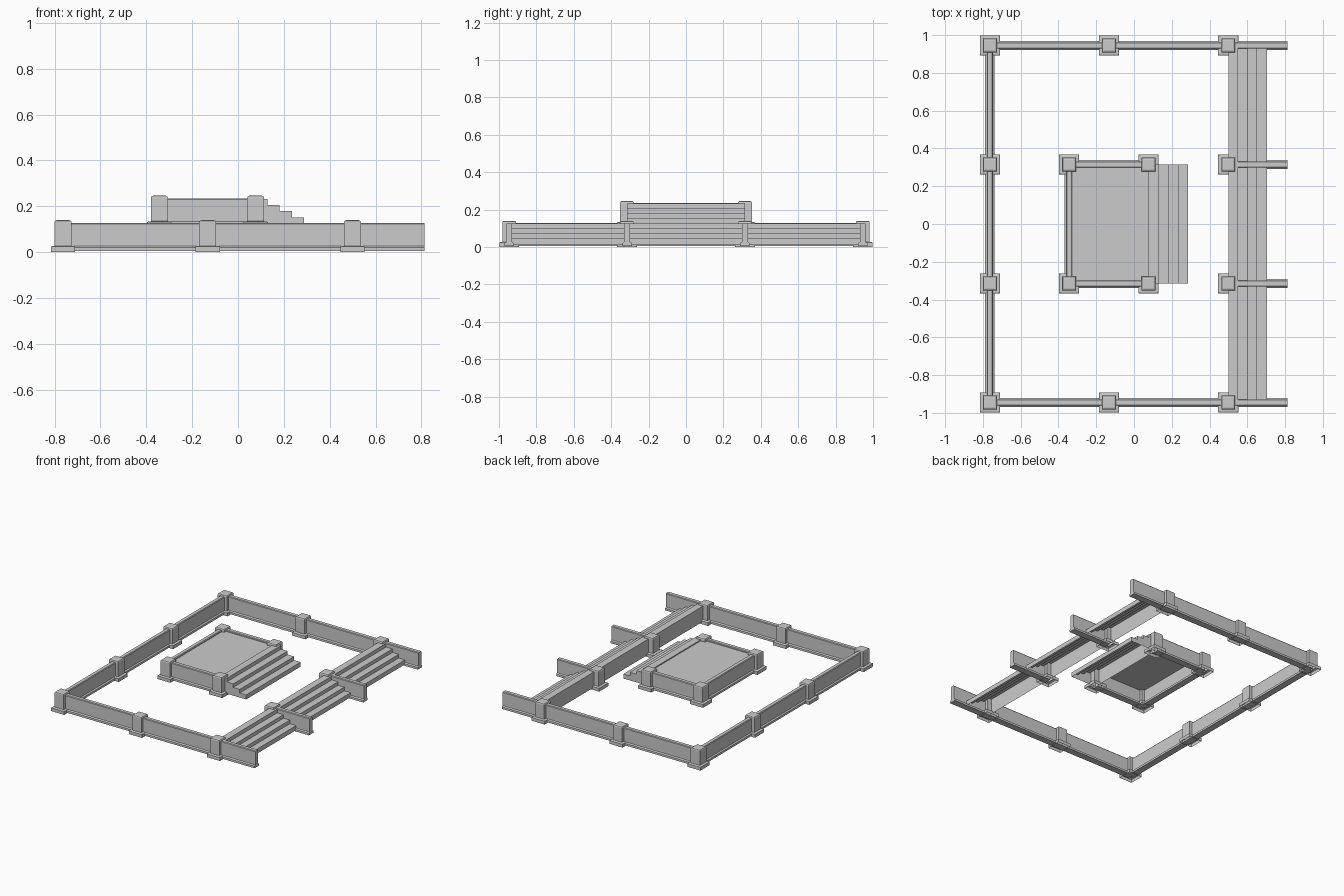
import bpy, bmesh
from mathutils import Vector

if "Cube" in bpy.data.objects:
    bpy.data.objects.remove(bpy.data.objects["Cube"])

TIER = 0.107   # height offset of the raised platform
X0, X1, X2 = -0.763, -0.132, 0.499   # outer post columns
Y0, Y1 = 0.945, 0.315                # post rows (mirrored in y)
PX0, PX1 = -0.343, 0.077             # platform post columns


def finish(name, bm):
    bmesh.ops.recalc_face_normals(bm, faces=bm.faces)
    mesh = bpy.data.meshes.new(name)
    bm.to_mesh(mesh)
    bm.free()
    obj = bpy.data.objects.new(name, mesh)
    bpy.context.collection.objects.link(obj)
    return obj


def post(name, x, y, z=0.0):
    """Square post: plinth, shaft and chamfered cap, open underneath."""
    profile = [(0.053, 0), (0.053, 0.024), (0.047, 0.027), (0.037, 0.028),
               (0.037, 0.131), (0.034, 0.137), (0.026, 0.140)]
    bm = bmesh.new()
    rings = [[bm.verts.new((x + sx * r, y + sy * r, z + h))
              for sx, sy in ((-1, -1), (1, -1), (1, 1), (-1, 1))] for r, h in profile]
    for a, b in zip(rings, rings[1:]):
        for i in range(4):
            j = (i + 1) % 4
            bm.faces.new((a[i], a[j], b[j], b[i]))
    bm.faces.new(rings[-1])
    return finish(name, bm)


def sweep(name, section, start, end, close_from=0):
    """Extrude a section (list of 3D offsets) from start to end with capped ends."""
    bm = bmesh.new()
    a = [bm.verts.new(start + p) for p in section]
    b = [bm.verts.new(end + p) for p in section]
    n = len(section)
    for i in range(close_from, n):
        j = (i + 1) % n
        bm.faces.new((a[i], a[j], b[j], b[i]))
    bm.faces.new(a)
    bm.faces.new(b)
    return finish(name, bm)


def wall(name, p, q, z=0.0):
    """Low wall with a wider footing and softened top edge."""
    half = [(0.025, 0.006), (0.025, 0.021), (0.016, 0.027), (0.016, 0.123), (0.012, 0.128)]
    outline = half + [(-w, h) for w, h in reversed(half)]
    start, end = Vector((*p, z)), Vector((*q, z))
    d = (end - start).normalized()
    side = Vector((-d.y, d.x, 0))
    return sweep(name, [side * w + Vector((0, 0, h)) for w, h in outline], start, end)


def stairs(name, x, step, half_width, z=0.0):
    """Four hollow steps descending toward +x, open underneath."""
    tops = [0.125, 0.098, 0.072, 0.045, 0.012]
    pts = [Vector((x + 4 * step, 0, z + tops[4])), Vector((x, 0, z + tops[4]))]
    for i in range(4):
        pts += [Vector((x + i * step, 0, z + tops[i])),
                Vector((x + (i + 1) * step, 0, z + tops[i]))]
    # skip the first edge so the underside stays open
    return sweep(name, pts, Vector((0, -half_width, 0)), Vector((0, half_width, 0)), 1)


# Outer enclosure: posts and side walls mirrored across y
for s, label in ((1, "back"), (-1, "front")):
    for i, x in enumerate((X0, X1, X2)):
        post(f"{label}_post_{i}", x, s * Y0)
    for i, x in enumerate((X0, X2)):
        post(f"{label}_inner_post_{i}", x, s * Y1)
    wall(f"{label}_wall", (X0, s * Y0), (0.813, s * Y0))
    wall(f"{label}_stair_divider", (X2, s * Y1), (0.813, s * Y1))
    # Raised platform sides
    for i, x in enumerate((PX0, PX1)):
        post(f"platform_{label}_post_{i}", x, s * Y1, TIER)
    wall(f"platform_{label}_wall", (PX0, s * Y1), (PX1, s * Y1), TIER)

# Left walls
wall("left_wall", (X0, -Y0), (X0, Y0))
wall("platform_left_wall", (PX0, -Y1), (PX0, Y1), TIER)

# Flights of steps
stairs("lower_stairs", X2, 0.051, 0.935)
stairs("platform_stairs", PX1, 0.0525, Y1, TIER)

# Platform floor: a thin sheet between the walls
bm = bmesh.new()
bm.faces.new([bm.verts.new((x, y, TIER + 0.117)) for x, y in
              ((PX0, -Y1), (PX1, -Y1), (PX1, Y1), (PX0, Y1))])
finish("platform_floor", bm)
